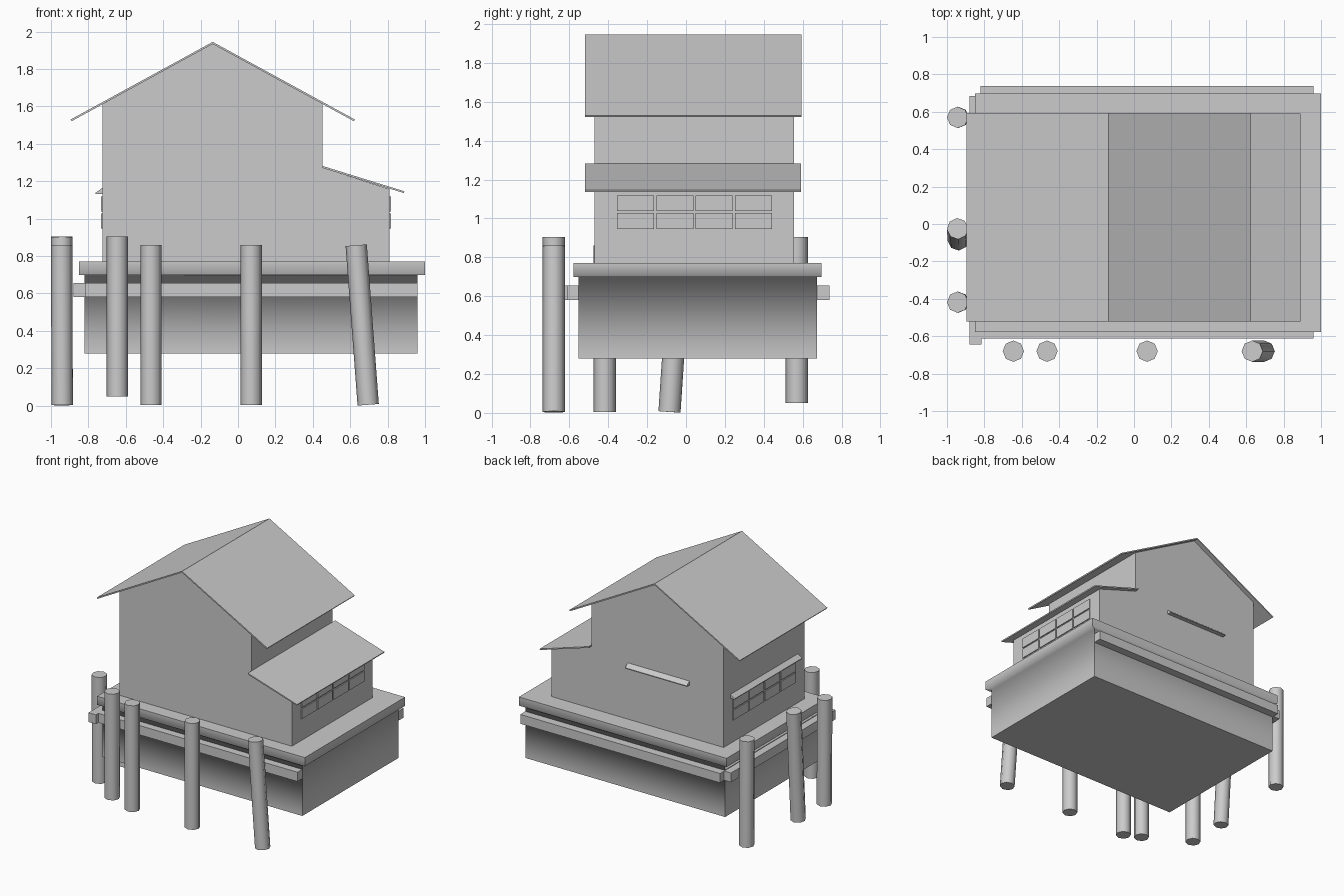
import bpy, bmesh, math
from mathutils import Vector

if "Cube" in bpy.data.objects:
    bpy.data.objects.remove(bpy.data.objects["Cube"])


def finish(name, bm):
    bmesh.ops.recalc_face_normals(bm, faces=bm.faces)
    me = bpy.data.meshes.new(name)
    bm.to_mesh(me)
    bm.free()
    ob = bpy.data.objects.new(name, me)
    bpy.context.collection.objects.link(ob)
    return ob


def add_box(bm, x0, x1, y0, y1, z0, z1):
    vs = bmesh.ops.create_cube(bm, size=1)['verts']
    for v in vs:
        v.co = Vector(((x0 + x1) / 2 + v.co.x * (x1 - x0),
                       (y0 + y1) / 2 + v.co.y * (y1 - y0),
                       (z0 + z1) / 2 + v.co.z * (z1 - z0)))


def box(name, *dims):
    bm = bmesh.new()
    add_box(bm, *dims)
    return finish(name, bm)


def prism(name, profile, a, b, axis='y'):
    """Extrude a profile (u, z) along y, or along x when axis is 'x'."""
    bm = bmesh.new()
    place = (lambda u, z, d: (u, d, z)) if axis == 'y' else (lambda u, z, d: (d, u, z))
    f = bm.faces.new([bm.verts.new(place(u, z, a)) for u, z in profile])
    ext = bmesh.ops.extrude_face_region(bm, geom=[f])['geom']
    move = Vector(place(0, 0, b - a))
    bmesh.ops.translate(bm, vec=move, verts=[g for g in ext if isinstance(g, bmesh.types.BMVert)])
    return finish(name, bm)


def post(name, bottom, top, r=0.057):
    bottom, top = Vector(bottom), Vector(top)
    d = top - bottom
    bm = bmesh.new()
    bmesh.ops.create_cone(bm, cap_ends=True, segments=8, radius1=r, radius2=r, depth=d.length)
    bmesh.ops.transform(bm, matrix=d.to_track_quat('Z', 'Y').to_matrix().to_4x4(), verts=bm.verts)
    bmesh.ops.translate(bm, vec=(bottom + top) / 2, verts=bm.verts)
    for f in bm.faces:
        f.smooth = len(f.verts) == 4
    for e in bm.edges:
        e.smooth = all(len(f.verts) == 4 for f in e.link_faces)
    return finish(name, bm)


# foundation block with overhanging deck, softly shaded where they meet
bm = bmesh.new()
block = (-0.82, 0.96, -0.553, 0.673)
deck = (-0.85, 1.0, -0.578, 0.698)
rings = []
for (x0, x1, y0, y1), z in ((block, 0.28), (block, 0.70), (deck, 0.70), (deck, 0.77)):
    rings.append([bm.verts.new((x, y, z)) for x, y in ((x0, y0), (x1, y0), (x1, y1), (x0, y1))])
for lo, hi in zip(rings, rings[1:]):
    for i in range(4):
        j = (i + 1) % 4
        bm.faces.new((lo[i], lo[j], hi[j], hi[i]))
bm.faces.new(rings[0])
bm.faces.new(rings[3])
for f in bm.faces:
    f.smooth = True
for e in bm.edges:
    e.smooth = any(v0 in e.verts and v1 in e.verts for r in rings[1:3]
                   for v0, v1 in zip(r, r[1:] + r[:1]))
finish('foundation', bm)

# fender beams around the foundation
box('front_beam', -0.815, 0.96, -0.613, -0.553, 0.58, 0.655)
box('back_beam', -0.82, 0.96, 0.673, 0.738, 0.58, 0.655)
box('left_beam', -0.88, -0.815, -0.645, 0.685, 0.58, 0.655)

# house body with its lean-to
prism('house_walls', [(-0.725, 0.77), (0.81, 0.77), (0.81, 1.158), (0.452, 1.272),
                      (0.452, 1.613), (-0.135, 1.937), (-0.725, 1.611)], -0.471, 0.556)

# thin roofs
prism('main_roof', [(-0.895, 1.53), (-0.135, 1.945), (0.625, 1.53), (0.62, 1.521),
                    (-0.135, 1.934), (-0.89, 1.521)], -0.52, 0.593)
prism('lean_to_roof', [(0.452, 1.282), (0.89, 1.146), (0.887, 1.137), (0.452, 1.271)], -0.52, 0.592)

# window panes, four by two, on both side walls
for name, x0, x1 in (('right_window', 0.80, 0.818), ('left_window', -0.732, -0.715)):
    bm = bmesh.new()
    for col in range(4):
        for z in (0.947, 1.038):
            y = -0.355 + col * 0.2025
            add_box(bm, x0, x1, y, y + 0.19, z, z + 0.08)
    finish(name, bm)

# small wedge canopies on the left and back walls
prism('left_canopy', [(-0.72, 1.132), (-0.762, 1.132), (-0.762, 1.138), (-0.72, 1.168)], -0.39, 0.47)
prism('back_canopy', [(0.55, 1.19), (0.59, 1.19), (0.59, 1.197), (0.55, 1.228)], -0.42, 0.13, 'x')

# mooring posts along the front and left sides
for i, (xb, xt, zb, zt) in enumerate(((-0.645, -0.645, 0.05, 0.905), (-0.465, -0.465, 0.004, 0.86),
                                      (0.07, 0.07, 0.004, 0.86), (0.696, 0.632, 0.005, 0.858))):
    post(f'front_post_{i + 1}', (xb, -0.68, zb), (xt, -0.68, zt))
for i, (yb, yt, zb, zt) in enumerate(((0.57, 0.57, 0.05, 0.905), (-0.085, -0.025, 0.005, 0.9),
                                      (-0.418, -0.418, 0.004, 0.86))):
    post(f'left_post_{i + 1}', (-0.94, yb, zb), (-0.943, yt, zt))
